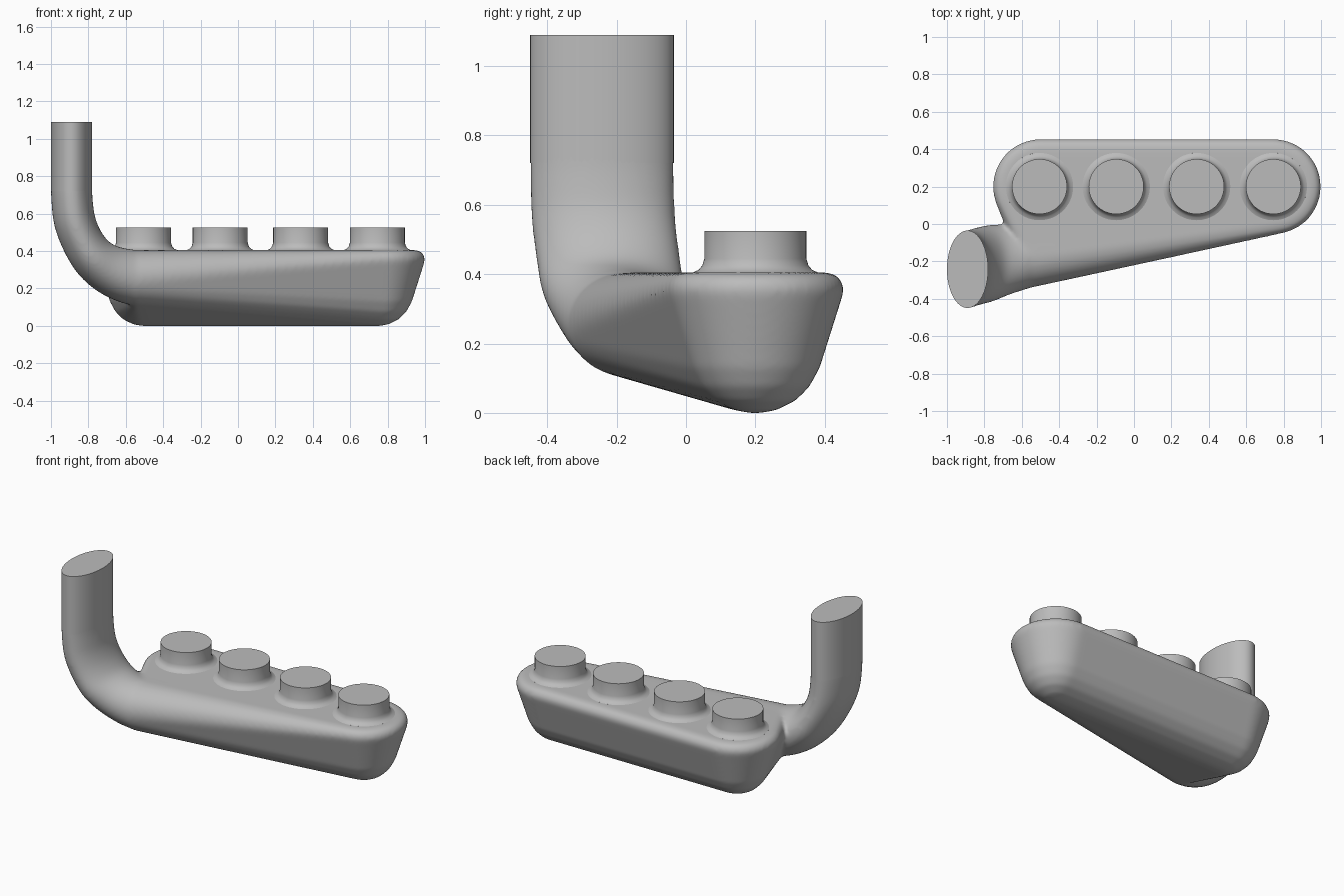
import bpy, bmesh
from math import sin, cos, pi, radians
from mathutils import Vector

cube = bpy.data.objects.get("Cube")
if cube:
    bpy.data.objects.remove(cube)

grey = bpy.data.materials.new("plain grey")
grey.use_nodes = True
COLOUR = (0.5, 0.5, 0.5, 1)
grey.diffuse_color = COLOUR
grey.node_tree.nodes["Principled BSDF"].inputs["Base Color"].default_value = COLOUR

SEG = 64
PORT_Y = 0.2
PORTS = (-0.505, -0.095, 0.335, 0.745)


def finish(name, bm):
    bmesh.ops.recalc_face_normals(bm, faces=bm.faces)
    mesh = bpy.data.meshes.new(name)
    bm.to_mesh(mesh)
    bm.free()
    mesh.materials.append(grey)
    obj = bpy.data.objects.new(name, mesh)
    bpy.context.collection.objects.link(obj)
    bpy.ops.object.select_all(action='DESELECT')
    obj.select_set(True)
    bpy.context.view_layer.objects.active = obj
    bpy.ops.object.shade_smooth_by_angle(angle=radians(35))
    return obj


def loft(bm, rings):
    """Skin a series of equal rings and cap both ends."""
    loops = [[bm.verts.new(p) for p in ring] for ring in rings]
    for a, b in zip(loops, loops[1:]):
        for i in range(SEG):
            j = (i + 1) % SEG
            bm.faces.new((a[i], a[j], b[j], b[i]))
    bm.faces.new(loops[0][::-1])
    bm.faces.new(loops[-1])


def circle(x, y, z, r):
    return [(x + r * cos(2 * pi * i / SEG), y + r * sin(2 * pi * i / SEG), z) for i in range(SEG)]


def section(x, z, tilt, y, ry, rn):
    """Elliptical tube section, tilted in the xz plane."""
    t = radians(tilt)
    ring = []
    for i in range(SEG):
        a = 2 * pi * i / SEG
        n = rn * cos(a)
        ring.append((x + n * cos(t), y + ry * sin(a), z + n * sin(t)))
    return ring


def spline(keys, steps):
    """Catmull-Rom through tuples of any length."""
    pts = [keys[0]] + list(keys) + [keys[-1]]
    out = []
    for a, b, c, d in zip(pts, pts[1:], pts[2:], pts[3:]):
        for s in range(steps):
            t = s / steps
            out.append([0.5 * (2 * q + (r - p) * t + (2 * p - 5 * q + 4 * r - u) * t * t
                               + (3 * q - p - 3 * r + u) * t ** 3)
                        for p, q, r, u in zip(a, b, c, d)])
    return out + [list(keys[-1])]


# Chamber: hull round two tapered end bowls and a bulge at the inlet
bowl = [(0.015, 0.0), (0.06, 0.008), (0.115, 0.035), (0.155, 0.075), (0.185, 0.13),
        (0.25, 0.335), (0.255, 0.358), (0.247, 0.382), (0.23, 0.398), (0.205, 0.405)]
bm = bmesh.new()
points = [p for x in (PORTS[0] + 0.005, PORTS[-1]) for r, z in bowl
          for p in circle(x, PORT_Y, z, r)]
points += section(-0.55, 0.255, 90, -0.17, 0.17, 0.15)
verts = [bm.verts.new(p) for p in points]
hull = bmesh.ops.convex_hull(bm, input=verts)
bmesh.ops.delete(bm, geom=[v for v in bm.verts if not v.link_faces], context='VERTS')

# Inlet bend: x, z, tilt, y, half width, half thickness
bend = [(-0.89, 0.78, 0, -0.242, 0.207, 0.11),
        (-0.888, 0.68, 2, -0.242, 0.207, 0.11),
        (-0.873, 0.56, 12, -0.238, 0.207, 0.111),
        (-0.83, 0.45, 27, -0.225, 0.207, 0.112),
        (-0.765, 0.357, 46, -0.21, 0.205, 0.12),
        (-0.67, 0.292, 68, -0.19, 0.188, 0.135),
        (-0.55, 0.257, 88, -0.168, 0.172, 0.148),
        (-0.4, 0.255, 90, -0.13, 0.165, 0.14)]
loft(bm, [section(*k) for k in spline(bend, 5)])
body = finish("chamber_and_bend", bm)

# Fuse and soften the blend between bend and chamber
remesh = body.modifiers.new("fuse", 'REMESH')
remesh.mode = 'VOXEL'
remesh.voxel_size = 0.011
remesh.use_smooth_shade = True
soften = body.modifiers.new("soften", 'SMOOTH')
soften.factor = 0.5
soften.iterations = 10

# Straight inlet pipe
bm = bmesh.new()
loft(bm, [section(-0.89, z, 0, -0.242, 0.207, 0.11) for z in (0.72, 1.09)])
finish("inlet_pipe", bm)

# Outlet ports with a fillet at the foot
foot = [(0.185, 0.395), (0.18, 0.405), (0.164, 0.412), (0.153, 0.425), (0.147, 0.445), (0.147, 0.525)]
for n, x in enumerate(PORTS):
    bm = bmesh.new()
    loft(bm, [circle(x, PORT_Y, z, r) for r, z in foot])
    finish("outlet_port_%d" % (n + 1), bm)
